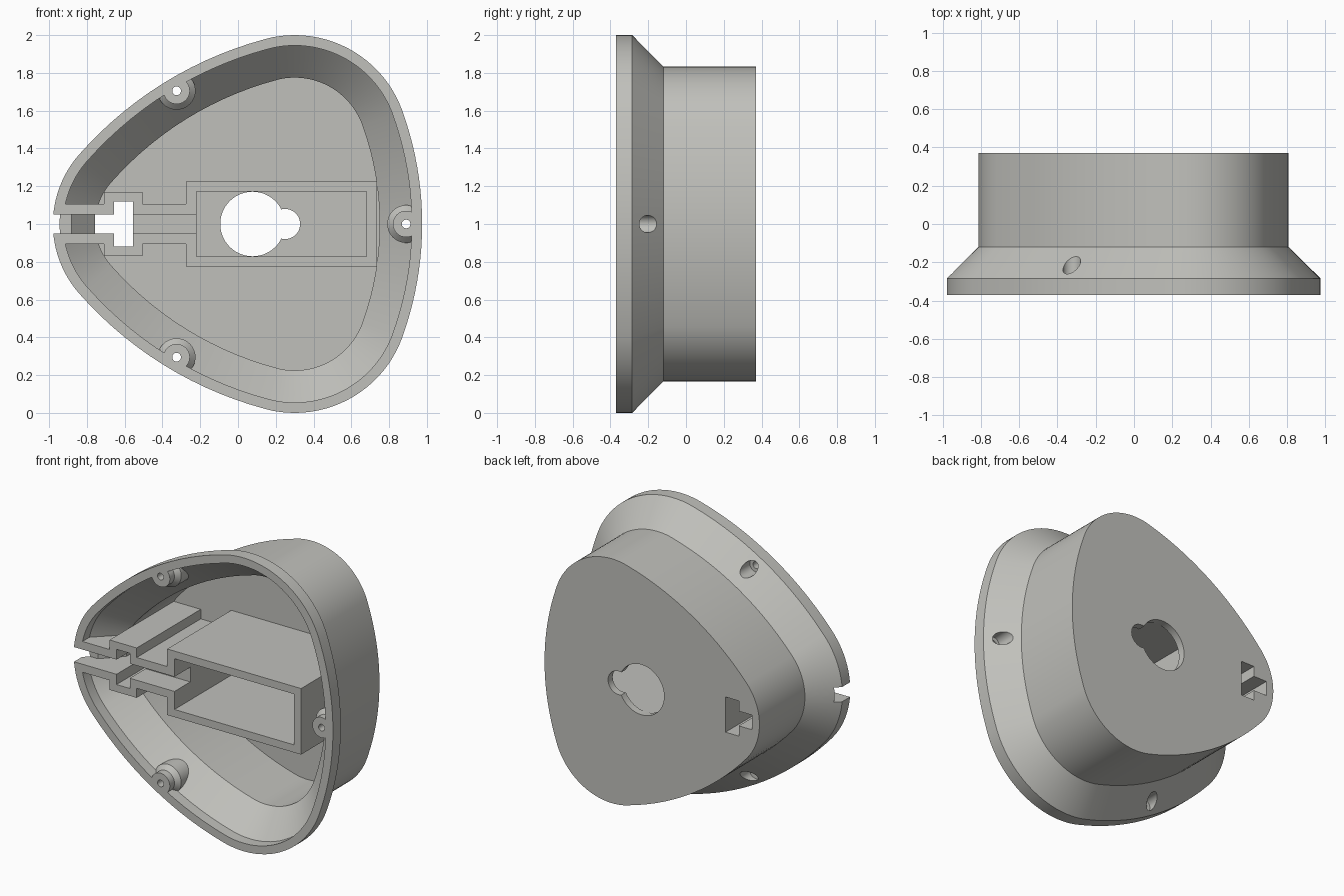
import bpy, bmesh, math

if "Cube" in bpy.data.objects:
    bpy.data.objects.remove(bpy.data.objects["Cube"])

grey = bpy.data.materials.new("warm_grey")
grey.diffuse_color = (0.53, 0.53, 0.50, 1)
grey.use_nodes = True
grey.node_tree.nodes["Principled BSDF"].inputs["Base Color"].default_value = grey.diffuse_color

# Tangent arcs of the upper half outline: centre x, centre z, radius, start, end
ARCS = [(-0.784, 0, 1.759, 0, 20, 10), (0.30, 0.394, 0.606, 20, 105, 22),
        (0.661, -0.953, 2.0, 105, 138.7, 14), (-0.424, 0, 0.556, 138.7, 180, 12)]


def outline(d):
    """Rounded triangle outline, moved inwards by d."""
    top = []
    for cx, cz, r, a0, a1, n in ARCS:
        for i in range(n):
            a = math.radians(a0 + (a1 - a0) * i / n)
            top.append((cx + (r - d) * math.cos(a), cz + (r - d) * math.sin(a)))
    top.append((-0.98 + d, 0))
    low = [(x, -z) for x, z in reversed(top[1:-1])]
    return [(x, 1 + z) for x, z in top + low]


def circle(cx, cz, r, n=40):
    return [(cx + r * math.cos(2 * math.pi * i / n),
             cz + r * math.sin(2 * math.pi * i / n)) for i in range(n)]


def loft(name, rings):
    """Closed solid through rings given as (y, points in x and z)."""
    bm = bmesh.new()
    loops = [[bm.verts.new((x, y, z)) for x, z in pts] for y, pts in rings]
    for a, b in zip(loops, loops[1:]):
        for i in range(len(a)):
            j = (i + 1) % len(a)
            bm.faces.new((a[i], a[j], b[j], b[i]))
    bm.faces.new(loops[0])
    bm.faces.new(loops[-1])
    bmesh.ops.recalc_face_normals(bm, faces=bm.faces)
    me = bpy.data.meshes.new(name)
    bm.to_mesh(me)
    bm.free()
    me.materials.append(grey)
    ob = bpy.data.objects.new(name, me)
    bpy.context.collection.objects.link(ob)
    return ob


def block(name, x0, x1, half, y0, y1):
    """Box centred on z = 1."""
    pts = [(x0, 1 - half), (x1, 1 - half), (x1, 1 + half), (x0, 1 + half)]
    return loft(name, [(y0, pts), (y1, pts)])


def cut(target, tool):
    mod = target.modifiers.new("cut", 'BOOLEAN')
    mod.operation = 'DIFFERENCE'
    mod.solver = 'EXACT'
    mod.object = tool
    bpy.context.view_layer.objects.active = target
    bpy.ops.object.modifier_apply(modifier=mod.name)
    bpy.data.objects.remove(tool)


# Flared outer body
housing = loft("housing", [(-0.37, outline(0)), (-0.285, outline(0)),
                           (-0.12, outline(0.167)), (0.37, outline(0.167))])

# Inner cavity
cavity = loft("cavity", [(-0.5, outline(0.055)), (-0.295, outline(0.055)),
                         (-0.125, outline(0.225)), (0.32, outline(0.225))])

# Parts left standing in the cavity: compartment, cable channel, screw bosses
cut(cavity, block("compartment", -0.275, 0.735, 0.225, -0.6, 0.6))
cut(cavity, block("channel", -1.2, -0.25, 0.105, -0.6, 0.6))
cut(cavity, block("socket", -0.71, -0.505, 0.17, -0.6, 0.6))
BOSSES = [(-0.325, 1.705), (-0.325, 0.295), (0.89, 1.0)]
for x, z in BOSSES:
    cut(cavity, loft("boss", [(y, circle(x, z, r)) for y, r in
                              ((-0.6, 0.07), (-0.32, 0.07), (-0.29, 0.1), (-0.1, 0.1))]))
cut(housing, cavity)

# Compartment interior and keyhole through the back
cut(housing, block("compartment_space", -0.22, 0.68, 0.173, -0.6, 0.32))
cut(housing, loft("key_round", [(0.2, circle(0.077, 1, 0.171, 56)), (0.6, circle(0.077, 1, 0.171, 56))]))
cut(housing, loft("key_tail", [(0.2, circle(0.249, 1, 0.08)), (0.6, circle(0.249, 1, 0.08))]))

# Cable channel: rim notch, sloped entry, T-shaped through hole, shallow run
cut(housing, block("rim_notch", -1.2, -0.8, 0.05, -0.6, -0.25))
slope = [(-0.6, -0.915), (-0.285, -0.915), (-0.12, -0.757), (0.6, -0.757)]
cut(housing, loft("entry", [(y, [(x, 0.95), (-0.6, 0.95), (-0.6, 1.05), (x, 1.05)])
                            for y, x in slope]))
cut(housing, block("socket_hole", -0.657, -0.557, 0.12, -0.65, 0.65))
cut(housing, block("channel_run", -0.6, -0.1, 0.05, -0.6, -0.2))

# Screw holes: narrow at the front, wide from the back
for x, z in BOSSES:
    cut(housing, loft("screw_hole", [(y, circle(x, z, r, 28)) for y, r in
                                     ((-0.6, 0.023), (-0.29, 0.023), (-0.289, 0.046), (0.0, 0.046))]))

bpy.ops.object.select_all(action='DESELECT')
housing.select_set(True)
bpy.context.view_layer.objects.active = housing
bpy.ops.object.shade_smooth_by_angle(angle=math.radians(25))
